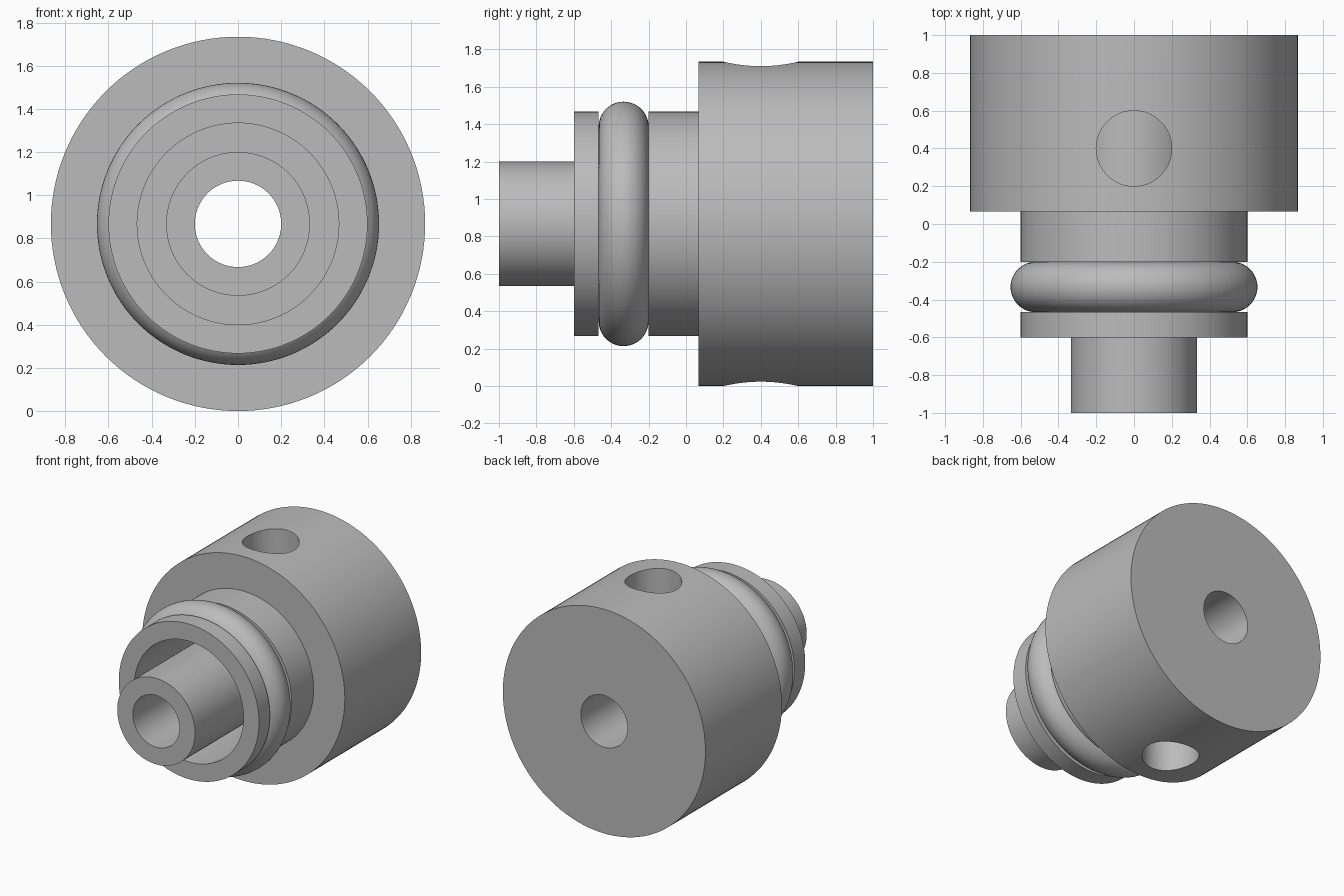
import bpy, bmesh, math
from mathutils import Matrix, Vector

if "Cube" in bpy.data.objects:
    bpy.data.objects.remove(bpy.data.objects["Cube"], do_unlink=True)

AXIS_Z = 0.867
SEGMENTS = 128

metal = bpy.data.materials.new("plain grey")
metal.use_nodes = True
grey = (0.5, 0.5, 0.5, 1)
metal.diffuse_color = grey
metal.node_tree.nodes["Principled BSDF"].inputs["Base Color"].default_value = grey


def add_object(name, bm):
    bmesh.ops.recalc_face_normals(bm, faces=bm.faces)
    mesh = bpy.data.meshes.new(name)
    bm.to_mesh(mesh)
    bm.free()
    mesh.materials.append(metal)
    obj = bpy.data.objects.new(name, mesh)
    bpy.context.collection.objects.link(obj)
    return obj


def revolve(name, profile):
    """Turn a closed (y, radius) outline around the long axis."""
    bm = bmesh.new()
    verts = [bm.verts.new((0, y, AXIS_Z + r)) for y, r in profile]
    edges = [bm.edges.new((verts[i - 1], verts[i])) for i in range(len(verts))]
    bmesh.ops.spin(bm, geom=verts + edges, cent=(0, 0, AXIS_Z), axis=(0, 1, 0),
                   angle=math.tau, steps=SEGMENTS, use_duplicate=False)
    bmesh.ops.remove_doubles(bm, verts=bm.verts, dist=0.0001)
    return add_object(name, bm)


def smooth(obj):
    bpy.ops.object.select_all(action="DESELECT")
    obj.select_set(True)
    bpy.context.view_layer.objects.active = obj
    bpy.ops.object.shade_smooth_by_angle(angle=math.radians(30))


# Turned body: central tube, annular channel, grooved sleeve and wide head
body = revolve("body", [
    (-1, 0.2), (-1, 0.333), (0.62, 0.333), (0.62, 0.467),
    (-0.6, 0.467), (-0.6, 0.6), (-0.467, 0.6), (-0.467, 0.52),
    (-0.2, 0.52), (-0.2, 0.6), (0.067, 0.6), (0.067, 0.867),
    (1, 0.867), (1, 0.2)])

# Radial ports above and below, opening into the channel
for side in (1, -1):
    bm = bmesh.new()
    place = Matrix.Translation(Vector((0, 0.4, AXIS_Z + side * 0.68)))
    bmesh.ops.create_cone(bm, cap_ends=True, segments=64, radius1=0.2,
                          radius2=0.2, depth=0.64, matrix=place)
    cutter = add_object("port_cutter", bm)
    cutter.hide_render = True
    cut = body.modifiers.new("port", "BOOLEAN")
    cut.operation = "DIFFERENCE"
    cut.solver = "EXACT"
    cut.object = cutter
    bpy.context.view_layer.objects.active = body
    bpy.ops.object.modifier_apply(modifier=cut.name)
    bpy.data.objects.remove(cutter, do_unlink=True)
smooth(body)

# Round seal ring seated in the groove
arc = [math.pi * i / 24 for i in range(25)]
smooth(revolve("seal_ring", [(-0.3335 - 0.1335 * math.cos(a),
                              0.52 + 0.1335 * math.sin(a)) for a in arc]))
